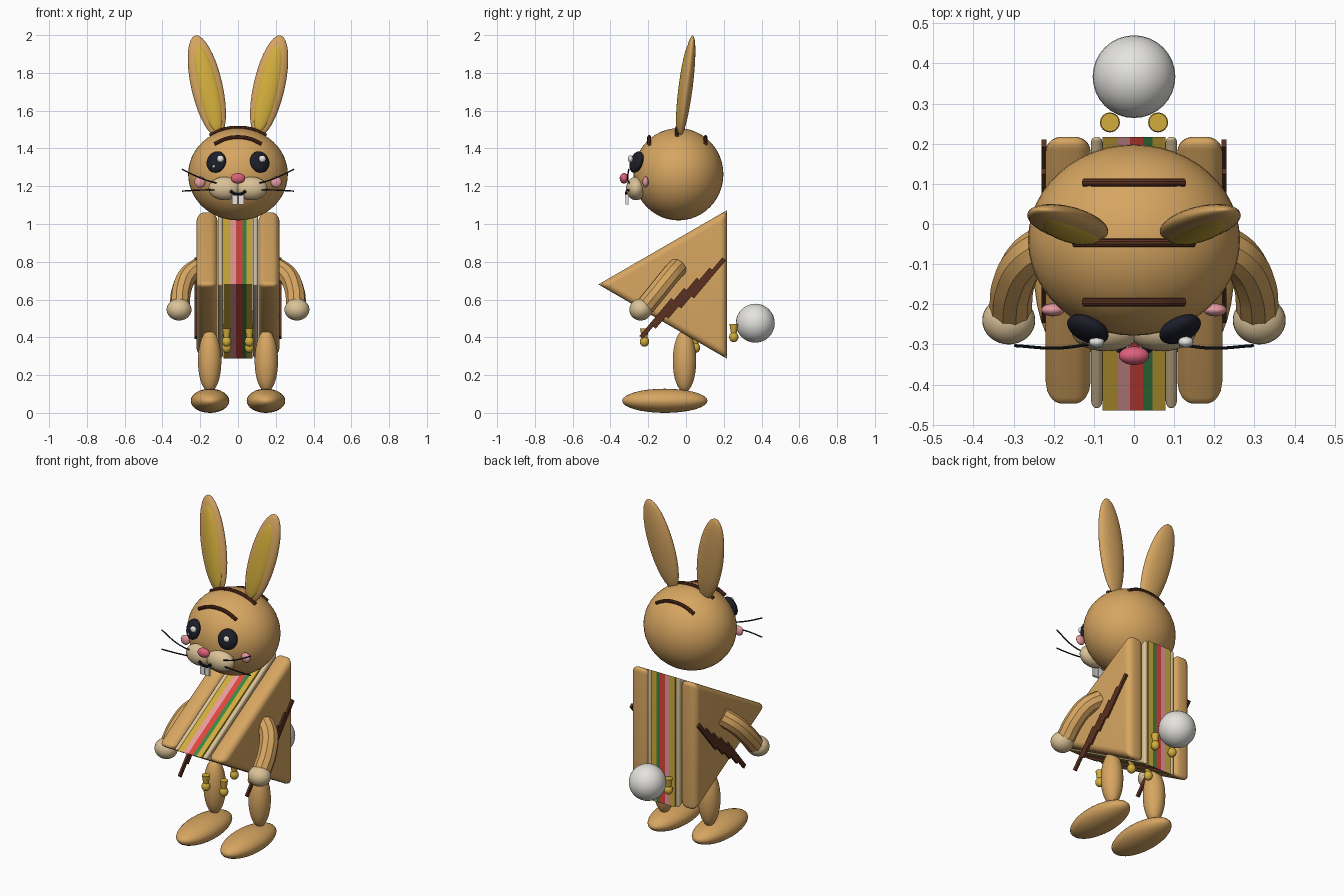
import bpy, bmesh, math
from mathutils import Vector

if "Cube" in bpy.data.objects:
    bpy.data.objects.remove(bpy.data.objects["Cube"])


def mat(name, rgb):
    m = bpy.data.materials.new(name)
    m.diffuse_color = (*rgb, 1)
    m.use_nodes = True
    m.node_tree.nodes["Principled BSDF"].inputs["Base Color"].default_value = m.diffuse_color
    return m


TAN = mat("tan", (0.68, 0.38, 0.12))
GOLD = mat("gold", (0.65, 0.42, 0.045))
PINK = mat("pink", (0.80, 0.33, 0.36))
ROSE = mat("rose", (0.72, 0.12, 0.20))
RED = mat("red", (0.75, 0.06, 0.045))
GREEN = mat("green", (0.04, 0.24, 0.06))
CREAM = mat("cream", (0.70, 0.54, 0.31))
BROWN = mat("brown", (0.10, 0.030, 0.014))
DARK = mat("dark", (0.012, 0.013, 0.022))
WHITE = mat("white", (0.78, 0.77, 0.74))


def finish(o, name, m, smooth=True):
    o.name = name
    o.data.materials.append(m)
    if smooth:
        bpy.ops.object.select_all(action='DESELECT')
        o.select_set(True)
        bpy.context.view_layer.objects.active = o
        bpy.ops.object.shade_smooth_by_angle(angle=math.radians(35))
    return o


def ball(name, m, loc, size, rot=(0, 0, 0), segs=32):
    bpy.ops.mesh.primitive_uv_sphere_add(segments=segs, ring_count=segs // 2,
                                         location=loc, rotation=rot)
    o = bpy.context.object
    o.scale = size
    return finish(o, name, m)


def box(name, m, loc, size, rot=(0, 0, 0)):
    bpy.ops.mesh.primitive_cube_add(size=1, location=loc, rotation=rot)
    o = bpy.context.object
    o.scale = size
    return finish(o, name, m, False)


def tube(name, m, pts, radius):
    """Smooth round tube through a few points."""
    c = bpy.data.curves.new(name, 'CURVE')
    c.dimensions = '3D'
    c.bevel_depth = radius
    c.bevel_resolution = 3
    c.use_fill_caps = True
    s = c.splines.new('BEZIER')
    s.bezier_points.add(len(pts) - 1)
    for bp, p in zip(s.bezier_points, pts):
        bp.co = p
        bp.handle_left_type = bp.handle_right_type = 'AUTO'
    o = bpy.data.objects.new(name, c)
    bpy.context.collection.objects.link(o)
    bpy.ops.object.select_all(action='DESELECT')
    o.select_set(True)
    bpy.context.view_layer.objects.active = o
    bpy.ops.object.convert(target='MESH')
    return finish(bpy.context.object, name, m)


def triangle(name, m, x0, x1, radius, bevel):
    """Triangular slice pointing forward, optionally with rounded edges."""
    bm = bmesh.new()
    pts = []
    for k in range(3):
        a = math.pi + k * math.tau / 3
        pts.append((-0.01 + radius * math.cos(a), 0.68 + radius * math.sin(a)))
    face = bm.faces.new([bm.verts.new((x0, y, z)) for y, z in pts])
    ext = bmesh.ops.extrude_face_region(bm, geom=[face])
    vs = [v for v in ext['geom'] if isinstance(v, bmesh.types.BMVert)]
    bmesh.ops.translate(bm, verts=vs, vec=(x1 - x0, 0, 0))
    bmesh.ops.recalc_face_normals(bm, faces=bm.faces)
    if bevel:
        bmesh.ops.bevel(bm, geom=list(bm.edges), offset=bevel, segments=5,
                        profile=0.5, affect='EDGES')
    me = bpy.data.meshes.new(name)
    bm.to_mesh(me)
    bm.free()
    o = bpy.data.objects.new(name, me)
    bpy.context.collection.objects.link(o)
    return finish(o, name, m)


# Sandwich fillings
for name, m, x0, x1 in (("cheese_left", GOLD, -0.078, -0.041), ("ham", PINK, -0.041, -0.01),
                        ("tomato", RED, -0.01, 0.023), ("lettuce", GREEN, 0.023, 0.046),
                        ("cheese_right", GOLD, 0.046, 0.078)):
    triangle(name, m, x0, x1, 0.454, 0)

# Head
ball("head", TAN, (0, -0.04, 1.263), (0.264, 0.238, 0.244), segs=48)

for s, side in ((-1, "left"), (1, "right")):
    # Bread and spread
    triangle("bread_" + side, TAN, *sorted((s * 0.108, s * 0.22)), 0.454, 0.036)
    triangle("spread_" + side, CREAM, *sorted((s * 0.079, s * 0.107)), 0.454, 0.012)

    # Stepped toast marks
    for i in range(5):
        t = i / 4 - 0.5
        box("toast_mark_" + side, BROWN, (s * 0.224, -0.018 + t * 0.27, 0.607 + t * 0.215),
            (0.012, 0.024, 0.262), (-math.radians(40), 0, 0))

    # Arm and hand
    tube("arm_" + side, TAN, [(s * 0.205, -0.045, 0.77), (s * 0.265, -0.085, 0.725),
                             (s * 0.30, -0.15, 0.645), (s * 0.308, -0.215, 0.565)], 0.053)
    ball("hand_" + side, CREAM, (s * 0.312, -0.24, 0.547), (0.066, 0.06, 0.058))

    # Leg and foot
    ball("leg_" + side, TAN, (s * 0.15, -0.008, 0.275), (0.062, 0.062, 0.165))
    ball("foot_" + side, TAN, (s * 0.148, -0.112, 0.064), (0.102, 0.226, 0.064))

    # Ear: outer shell and lining pushed through the front
    axis = Vector((s * 0.12, 0.065, 0.53))
    rot = axis.to_track_quat('Z', 'Y').to_euler()
    rot = (-math.atan2(0.065, 0.53), s * math.atan2(0.12, 0.53), 0)
    ball("ear_" + side, TAN, (s * 0.165, 0.002, 1.73), (0.083, 0.034, 0.277), rot)
    ball("ear_lining_" + side, GOLD, (s * 0.16, -0.014, 1.72), (0.058, 0.026, 0.238), rot)

    # Eye and glint
    ball("eye_" + side, DARK, (s * 0.115, -0.262, 1.328), (0.055, 0.028, 0.059),
         (math.radians(-18), 0, s * math.radians(25)))
    ball("eye_glint_" + side, WHITE, (s * 0.111 + 0.018, -0.294, 1.345), (0.019, 0.014, 0.019), segs=16)
    ball("eye_spark_" + side, WHITE, (s * 0.115 - 0.012, -0.289, 1.305), (0.008, 0.006, 0.008), segs=12)

    # Muzzle, cheek, tooth
    ball("muzzle_" + side, CREAM, (s * 0.07, -0.265, 1.188), (0.086, 0.052, 0.062))
    ball("cheek_" + side, PINK, (s * 0.202, -0.214, 1.222), (0.029, 0.016, 0.029), segs=24)
    box("tooth_" + side, WHITE, (s * 0.0165, -0.312, 1.132), (0.029, 0.014, 0.058))

    # Whiskers
    tube("whisker_upper_" + side, DARK, [(s * 0.10, -0.298, 1.212), (s * 0.19, -0.309, 1.24),
                                        (s * 0.297, -0.303, 1.29)], 0.0038)
    tube("whisker_lower_" + side, DARK, [(s * 0.10, -0.298, 1.18), (s * 0.19, -0.309, 1.18),
                                        (s * 0.297, -0.303, 1.174)], 0.0038)

    # Sauce drips in three rows
    for y, z in ((-0.22, 0.378), (0.05, 0.345), (0.253, 0.402)):
        ball("drip_ball", GOLD, (s * 0.06, y, z), (0.025, 0.025, 0.028), segs=16)
        bpy.ops.mesh.primitive_cone_add(vertices=16, radius1=0.013, radius2=0.023, depth=0.062,
                                        location=(s * 0.06, y, z + 0.038))
        finish(bpy.context.object, "drip_neck", GOLD)

# Nose and mouth
ball("nose", ROSE, (0, -0.328, 1.242), (0.038, 0.023, 0.028))
tube("mouth", DARK, [(-0.04, -0.312, 1.175), (-0.02, -0.316, 1.16), (0, -0.314, 1.156),
                     (0.02, -0.316, 1.16), (0.04, -0.312, 1.175)], 0.008)

# Toasted stripes over the head
for y, w, z0, z1 in ((-0.195, 0.125, 1.424, 1.460), (-0.047, 0.15, 1.468, 1.510),
                     (0.103, 0.125, 1.424, 1.460)):
    tube("head_stripe", BROWN, [(-w, y, z0), (-w * 0.5, y, z1 - (z1 - z0) * 0.22), (0, y, z1),
                                (w * 0.5, y, z1 - (z1 - z0) * 0.22), (w, y, z0)], 0.0105)

# Tail
ball("tail", WHITE, (0, 0.367, 0.475), (0.103, 0.103, 0.103))
